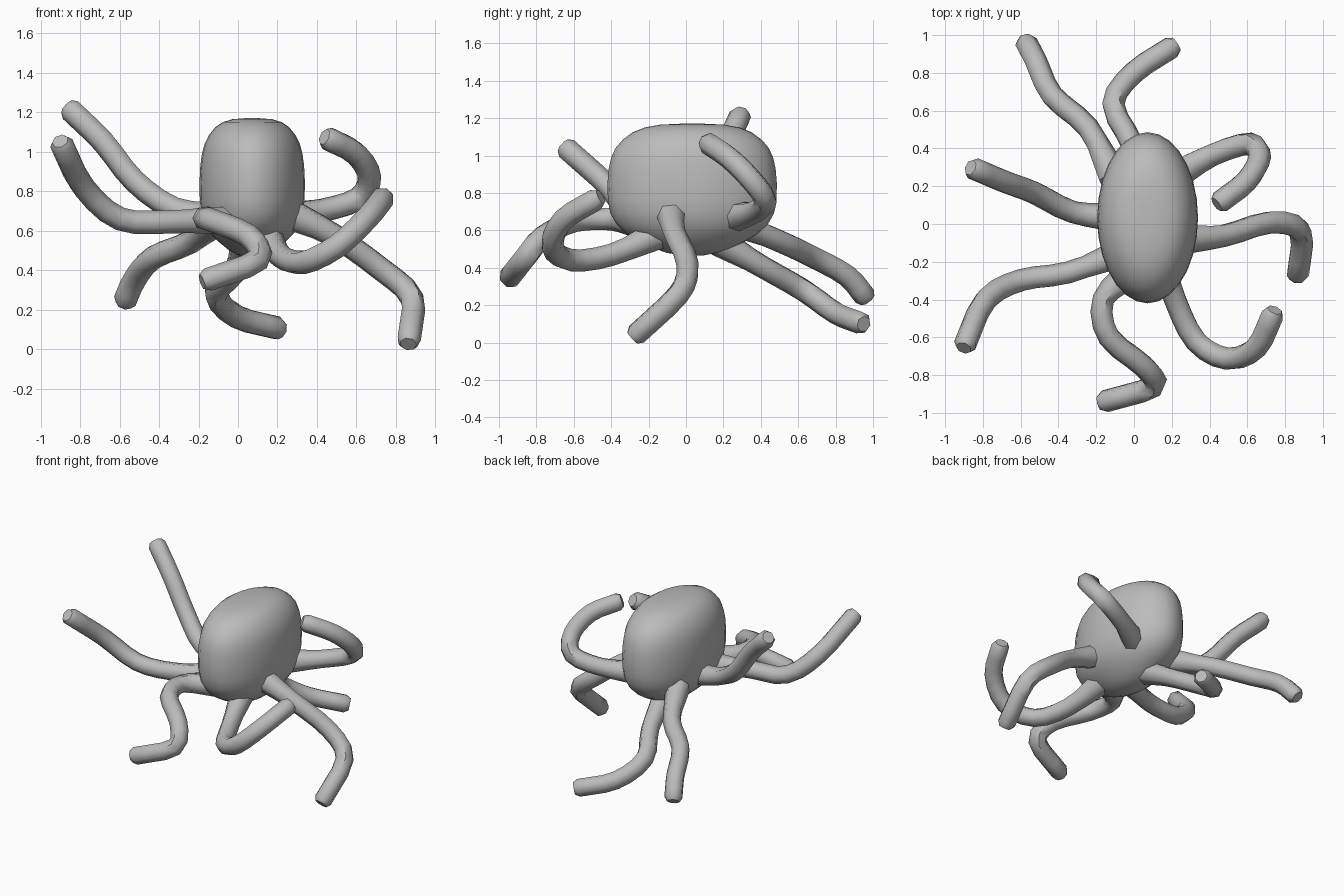
import bpy, bmesh, math
from mathutils import Vector

cube = bpy.data.objects.get("Cube")
if cube:
    bpy.data.objects.remove(cube, do_unlink=True)

grey = bpy.data.materials.new("soft grey")
grey.use_nodes = True
grey.diffuse_color = (0.5, 0.5, 0.5, 1)
grey.node_tree.nodes["Principled BSDF"].inputs["Base Color"].default_value = (0.5, 0.5, 0.5, 1)


def loft(name, rings, angle):
    """Skin a list of equal vertex rings, close both ends, shade by angle."""
    bm = bmesh.new()
    loops = [[bm.verts.new(p) for p in ring] for ring in rings]
    n = len(loops[0])
    for a, b in zip(loops, loops[1:]):
        for i in range(n):
            j = (i + 1) % n
            bm.faces.new((a[i], a[j], b[j], b[i]))
    bm.faces.new(loops[0][::-1])
    bm.faces.new(loops[-1])
    bmesh.ops.recalc_face_normals(bm, faces=bm.faces)
    mesh = bpy.data.meshes.new(name)
    bm.to_mesh(mesh)
    bm.free()
    mesh.materials.append(grey)
    obj = bpy.data.objects.new(name, mesh)
    bpy.context.collection.objects.link(obj)
    bpy.ops.object.select_all(action='DESELECT')
    obj.select_set(True)
    bpy.context.view_layer.objects.active = obj
    bpy.ops.object.shade_smooth_by_angle(angle=math.radians(angle))


def spline(pts, steps=3):
    """Smooth path through the points."""
    p = [2 * pts[0] - pts[1]] + pts + [2 * pts[-1] - pts[-2]]
    out = []
    for a, b, c, d in zip(p, p[1:], p[2:], p[3:]):
        for k in range(steps):
            t = k / steps
            out.append(b + 0.5 * t * ((c - a) + t * ((2 * a - 5 * b + 4 * c - d)
                                                     + t * (3 * (b - c) + d - a))))
    return out + [pts[-1]]


def tentacle(name, *coords, sides=7, radius=0.061):
    """Tube along a path, flared at the root, with a bevelled blunt tip."""
    pts = spline([Vector(c) for c in coords])
    radii = [radius + max(0, 0.022 - 0.1 * (p - pts[0]).length) for p in pts]
    pts.append(pts[-1] + (pts[-1] - pts[-2]).normalized() * 0.03)
    radii.append(radius * 0.7)
    side = (pts[1] - pts[0]).cross(Vector((0, 0, 1)))
    rings = []
    for i, p in enumerate(pts):
        t = (pts[min(i + 1, len(pts) - 1)] - pts[max(i - 1, 0)]).normalized()
        side = (side - t * side.dot(t)).normalized()
        up = t.cross(side)
        rings.append([p + radii[i] * (math.cos(a) * side + math.sin(a) * up)
                      for a in (2 * math.pi * k / sides for k in range(sides))])
    loft(name, rings, 52)


# Body: elliptical rings, flat crown and rounded belly (height, scale)
profile = [(0.465, 0.12), (0.48, 0.3), (0.505, 0.46), (0.54, 0.62), (0.58, 0.77),
           (0.63, 0.89), (0.69, 0.965), (0.76, 0.995), (0.85, 1.0), (0.93, 0.985),
           (0.99, 0.955), (1.04, 0.905), (1.085, 0.82), (1.125, 0.7), (1.15, 0.56),
           (1.165, 0.38), (1.17, 0.15)]
loft("body", [[Vector((0.072 + 0.267 * s * math.cos(a), 0.033 + 0.453 * s * math.sin(a), z))
               for a in (2 * math.pi * k / 28 for k in range(28))] for z, s in profile], 60)

# Eight tentacles, each from inside the body out to its tip
tentacle("back_right_tentacle", (-.11, .25, .65), (-.245, .51, .54), (-.435, .68, .46),
         (-.52, .86, .36), (-.57, .955, .25))
tentacle("back_tentacle", (.04, .18, .54), (-.01, .42, .4), (-.11, .63, .28),
         (0, .8, .16), (.2, .935, .105))
tentacle("back_left_tentacle", (.2, .25, .67), (.42, .37, .7), (.61, .425, .76),
         (.665, .35, .87), (.6, .23, .99), (.46, .12, 1.065))
tentacle("left_tentacle", (.25, -.08, .69), (.48, -.06, .58), (.72, .01, .41),
         (.88, -.04, .26), (.866, -.265, .045))
tentacle("front_left_tentacle", (.14, -.15, .58), (.22, -.4, .47), (.33, -.62, .44),
         (.5, -.715, .52), (.65, -.65, .66), (.735, -.48, .765))
tentacle("front_tentacle", (0, -.25, .64), (-.16, -.4, .66), (-.13, -.6, .65),
         (.06, -.76, .57), (.1, -.86, .45), (-.155, -.94, .35))
tentacle("front_right_tentacle", (-.05, -.15, .66), (-.35, -.26, .645), (-.6, -.3, .66),
         (-.785, -.4, .82), (-.893, -.635, 1.035))
tentacle("right_tentacle", (-.08, .03, .66), (-.32, .06, .71), (-.52, .16, .85),
         (-.68, .22, 1.05), (-.845, .29, 1.21))
